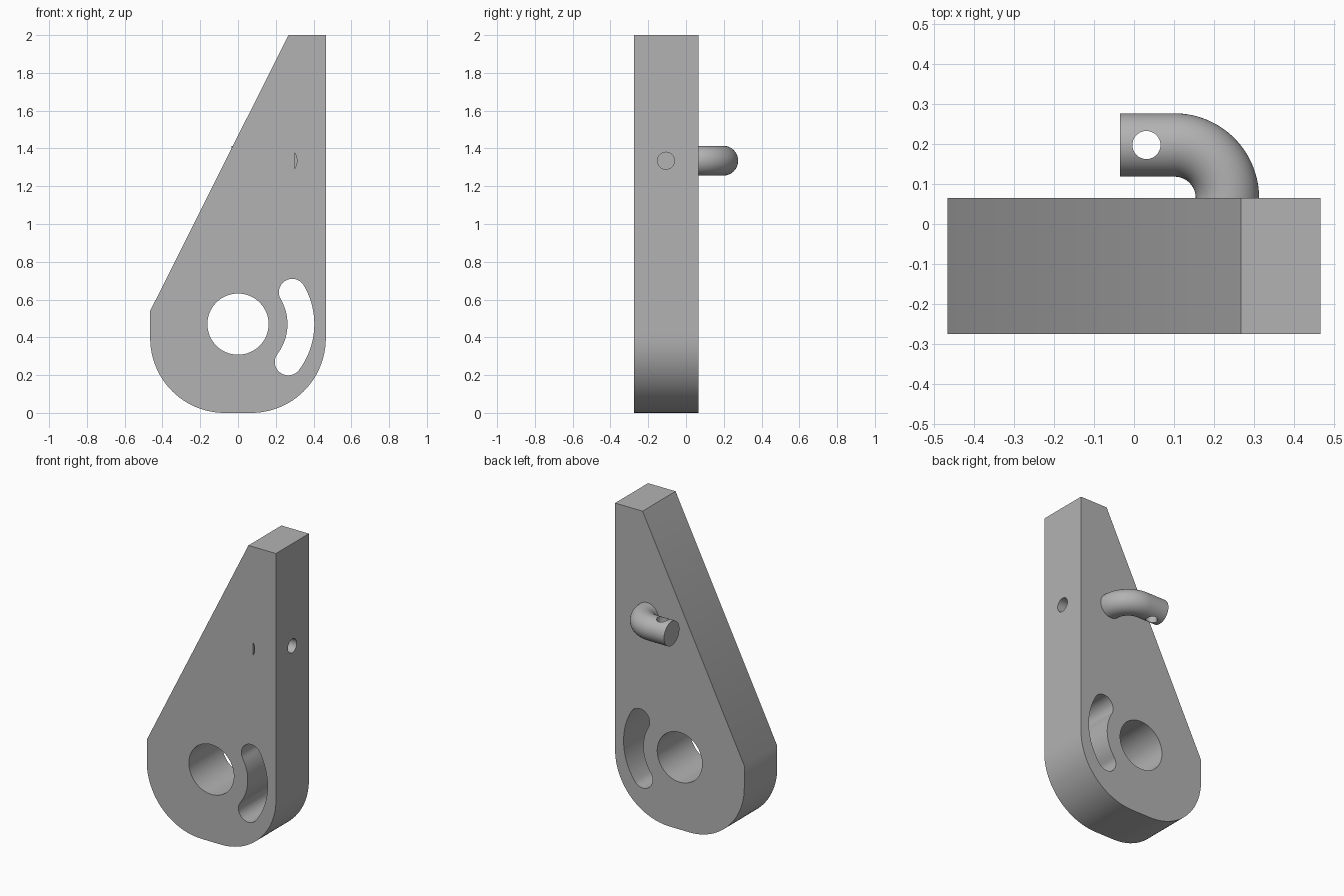
import bpy, bmesh
from math import sin, cos, radians, acos, degrees
from mathutils import Vector

cube = bpy.data.objects.get("Cube")
if cube:
    bpy.data.objects.remove(cube, do_unlink=True)

grey = bpy.data.materials.new("plain grey")
grey.use_nodes = True
grey.diffuse_color = (0.45, 0.45, 0.45, 1)
grey.node_tree.nodes["Principled BSDF"].inputs["Base Color"].default_value = (0.45, 0.45, 0.45, 1)

FRONT, BACK = -0.274, 0.065      # plate faces along y
PIN_Z, PIN_R, BEND_R = 1.335, 0.079, 0.132
PIN_X, BEND_X = 0.233, 0.101     # pin axis at the plate, bend centre


def arc(cx, cy, r, start, end, steps=24):
    """Points on an arc, angles in degrees."""
    angles = [radians(start + (end - start) * i / steps) for i in range(steps + 1)]
    return [(cx + r * cos(a), cy + r * sin(a)) for a in angles]


def circle(cx, cy, r):
    return arc(cx, cy, r, 0, 360, 64)[:-1]


def loft(name, rings):
    """Closed solid through rings of equal point count."""
    bm = bmesh.new()
    loops = [[bm.verts.new(p) for p in ring] for ring in rings]
    n = len(loops[0])
    for a, b in zip(loops, loops[1:]):
        for i in range(n):
            j = (i + 1) % n
            bm.faces.new((a[i], a[j], b[j], b[i]))
    bm.faces.new(loops[0])
    bm.faces.new(loops[-1])
    bmesh.ops.recalc_face_normals(bm, faces=bm.faces)
    mesh = bpy.data.meshes.new(name)
    bm.to_mesh(mesh)
    bm.free()
    mesh.materials.append(grey)
    obj = bpy.data.objects.new(name, mesh)
    bpy.context.collection.objects.link(obj)
    return obj


def prism(name, outline, axis, low, high):
    """Extrude a 2D outline along the x, y or z axis."""
    place = {"x": lambda u, v, d: (d, u, v),
             "y": lambda u, v, d: (u, d, v),
             "z": lambda u, v, d: (u, v, d)}[axis]
    return loft(name, [[place(u, v, d) for u, v in outline] for d in (low, high)])


def cut(target, cutters):
    """Subtract the cutters and delete them afterwards."""
    for cutter in cutters:
        mod = target.modifiers.new("cut", "BOOLEAN")
        mod.operation, mod.solver, mod.object = "DIFFERENCE", "EXACT", cutter
        bpy.context.view_layer.objects.active = target
        bpy.ops.object.modifier_apply(modifier=mod.name)
        bpy.data.objects.remove(cutter, do_unlink=True)


def smooth(obj):
    bpy.ops.object.select_all(action="DESELECT")
    obj.select_set(True)
    bpy.context.view_layer.objects.active = obj
    bpy.ops.object.shade_smooth_by_angle(angle=radians(30))


# Tapered plate with rounded lower corners
outline = [(0.465, 2), (0.267, 2), (-0.465, 0.54)]
outline += arc(-0.07, 0.395, 0.395, 180, 270)
outline += arc(0.07, 0.395, 0.395, 270, 360)
plate = prism("tapered_plate", outline, "y", FRONT, BACK)

# Curved slot around the pivot hole
HOLE_Z, SLOT_R, HALF, TOP, LOW = 0.47, 0.333, 0.071, 30.4, -37
slot = arc(0, HOLE_Z, SLOT_R + HALF, LOW, TOP)
for angle, side in ((TOP, 1), (LOW, -1)):
    a = radians(angle)
    cap = arc(SLOT_R * cos(a), HOLE_Z + SLOT_R * sin(a), HALF,
              angle + (0 if side > 0 else 180), angle + (180 if side > 0 else 360))
    slot += cap[1:] if side > 0 else cap[:-1]
    if side > 0:
        slot += arc(0, HOLE_Z, SLOT_R - HALF, TOP, LOW)[1:-1]

# Sliver left beside the flat on the pin, reached by the side screw hole
FLAT_X = 0.3
half_angle = degrees(acos((FLAT_X - PIN_X) / PIN_R))
sliver = arc(PIN_X, PIN_Z, PIN_R, -half_angle, half_angle)
cut(plate, [
    prism("pivot_hole_cutter", circle(0, HOLE_Z, 0.162), "y", -1, 1),
    prism("slot_cutter", slot, "y", -1, 1),
    prism("screw_hole_cutter", circle(-0.106, PIN_Z, 0.045), "x", FLAT_X, 1),
    prism("sliver_cutter", sliver, "y", -1, -0.02),
])
smooth(plate)

# Bent pin: straight root, quarter bend, straight tip
path = [(Vector((PIN_X, BACK - 0.03, PIN_Z)), Vector((1, 0, 0)))]
for x, y in arc(0, 0, 1, 0, 90, 32):
    out = Vector((x, y, 0))
    path.append((Vector((BEND_X, BACK, PIN_Z)) + out * BEND_R, out))
path.append((Vector((-0.035, BACK + BEND_R, PIN_Z)), Vector((0, 1, 0))))
up = Vector((0, 0, 1))
pin = loft("bent_pin", [[centre + out * u + up * v for u, v in circle(0, 0, PIN_R)]
                        for centre, out in path])
cut(pin, [prism("pin_hole_cutter", circle(0.031, BACK + BEND_R, 0.035), "z", 1, 2)])
smooth(pin)
